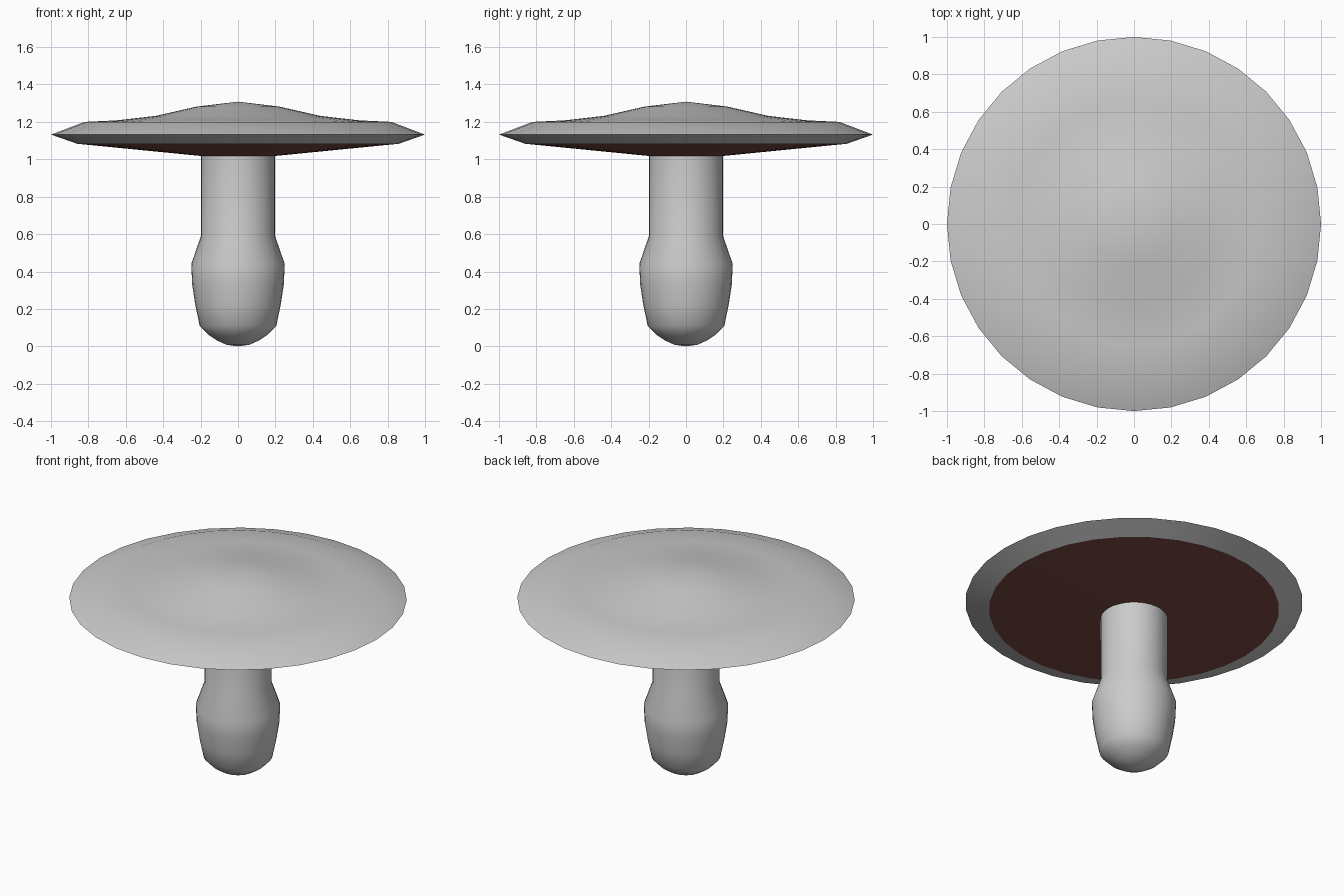
import bpy, bmesh
from math import sin, cos, tau, radians

if "Cube" in bpy.data.objects:
    bpy.data.objects.remove(bpy.data.objects["Cube"])

SIDES = 32


def lathe(name, profile, color=None):
    """Spin an (r, z) profile, listed bottom to top, round the z axis."""
    bm = bmesh.new()
    rings = []
    for r, z in profile:
        if r == 0:
            rings.append([bm.verts.new((0, 0, z))] * SIDES)
        else:
            rings.append([bm.verts.new((r * cos(tau * i / SIDES), r * sin(tau * i / SIDES), z))
                          for i in range(SIDES)])
    for low, high in zip(rings, rings[1:]):
        for i in range(SIDES):
            j = (i + 1) % SIDES
            corners = list(dict.fromkeys((low[i], low[j], high[j], high[i])))
            bm.faces.new(corners)
    mesh = bpy.data.meshes.new(name)
    bm.to_mesh(mesh)
    bm.free()
    obj = bpy.data.objects.new(name, mesh)
    bpy.context.collection.objects.link(obj)
    if color:
        mat = bpy.data.materials.new(name + "_colour")
        mat.diffuse_color = color
        mat.use_nodes = True
        mat.node_tree.nodes["Principled BSDF"].inputs["Base Color"].default_value = mat.diffuse_color
        mesh.materials.append(mat)
    bpy.ops.object.select_all(action='DESELECT')
    obj.select_set(True)
    bpy.context.view_layer.objects.active = obj
    bpy.ops.object.shade_smooth_by_angle(angle=radians(60))
    return obj


# Stem with rounded foot and bulging lower half
lathe("stem", [(0, 0), (0.06, 0.008), (0.11, 0.03), (0.16, 0.063), (0.205, 0.11),
               (0.228, 0.22), (0.245, 0.33), (0.25, 0.44), (0.198, 0.59),
               (0.198, 1.03)])

# Cap: folded rim, flat shoulder and low central dome
lathe("cap", [(0.86, 1.083), (1.0, 1.132), (0.82, 1.2), (0.65, 1.208),
              (0.44, 1.232), (0.22, 1.282), (0, 1.308)])

# Dark shallow cone under the cap
lathe("gills", [(0.19, 1.017), (0.86, 1.083)][:1] + [(0.86, 1.083)],
      (0.2, 0.07, 0.06, 1))
gills = bpy.data.objects["gills"]
gills.data.flip_normals()  # face downwards
